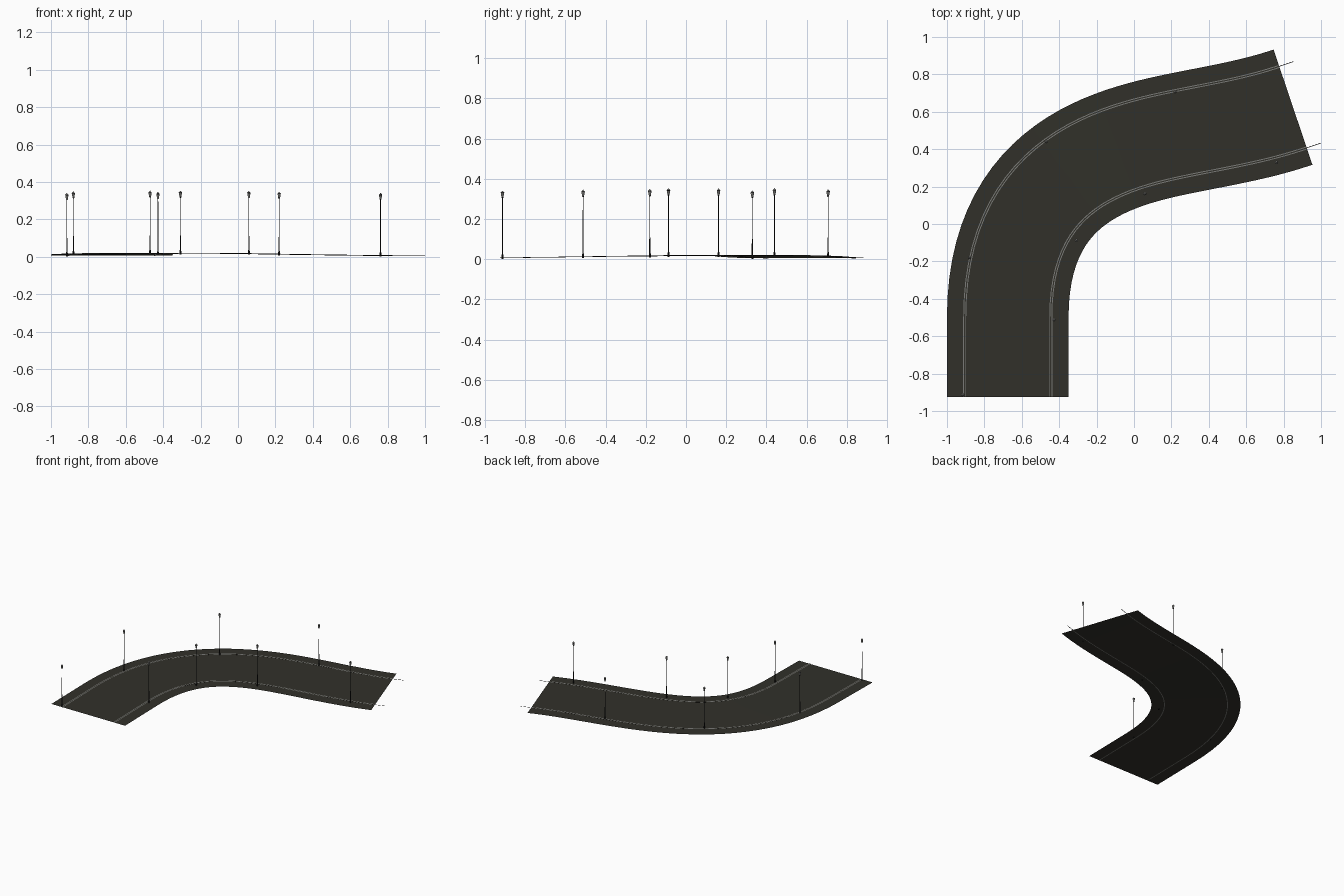
import bpy, bmesh
from mathutils import Vector
from mathutils.geometry import interpolate_bezier

cube = bpy.data.objects.get("Cube")
if cube:
    bpy.data.objects.remove(cube)


def material(name, rgb):
    m = bpy.data.materials.new(name)
    m.use_nodes = True
    m.diffuse_color = (*rgb, 1)
    m.node_tree.nodes["Principled BSDF"].inputs["Base Color"].default_value = (*rgb, 1)
    return m


asphalt = material("asphalt", (0.031, 0.03, 0.023))
kerb_grey = material("kerb grey", (0.2, 0.2, 0.19))
metal = material("dark metal", (0.012, 0.012, 0.012))
glass = material("lamp glass", (0.5, 0.5, 0.48))

# Centre line of the road: straight start, long bend, then a gentle counter-bend
bends = [
    ((-0.675, -0.925, 0.006), (-0.675, -0.78, 0.008), (-0.675, -0.64, 0.01), (-0.675, -0.5, 0.012)),
    ((-0.675, -0.5, 0.012), (-0.675, 0.23, 0.021), (-0.181, 0.393, 0.021), (0.2, 0.474, 0.0135)),
    ((0.2, 0.474, 0.0135), (0.415, 0.52, 0.01), (0.642, 0.553, 0.007), (0.85, 0.625, 0.005))]
points = [Vector(bends[0][0])]
for b in bends:
    points += interpolate_bezier(*[Vector(p) for p in b], 25)[1:]

# Each path station is a position and its sideways direction (right of travel)
path = []
for i, p in enumerate(points):
    t = points[min(i + 1, len(points) - 1)] - points[max(i - 1, 0)]
    path.append((p, Vector((t.y, -t.x, 0)).normalized()))


def finish(name, bm, mats):
    me = bpy.data.meshes.new(name)
    bm.to_mesh(me)
    bm.free()
    for m in mats:
        me.materials.append(m)
    ob = bpy.data.objects.new(name, me)
    bpy.context.collection.objects.link(ob)


def sweep(name, section, mats, closed=False, stations=path, face_mats=None):
    """Carry a cross-section of (sideways, height) points along the path."""
    bm = bmesh.new()
    rows = [[bm.verts.new(p + side * o + Vector((0, 0, h))) for o, h in section]
            for p, side in stations]
    n = len(section)
    for r0, r1 in zip(rows, rows[1:]):
        for k in range(n if closed else n - 1):
            j = (k + 1) % n
            f = bm.faces.new((r0[k], r0[j], r1[j], r1[k]))
            f.smooth = not closed
            f.material_index = face_mats[k] if face_mats else 0
    if closed:
        bm.faces.new(rows[0])
        bm.faces.new(rows[-1][::-1])
        bmesh.ops.recalc_face_normals(bm, faces=bm.faces)
    finish(name, bm, mats)


# Road sheet
HALF, KERB = 0.325, 0.23
sweep("road", [(-HALF, 0), (-KERB, 0), (0, 0), (KERB, 0), (HALF, 0)], [asphalt])

# Kerbs with a dark groove, grey below, and thin rails running past the far end
for label, o in (("left", -KERB), ("right", KERB)):
    w, g, low, top = 0.008, 0.003, -0.001, 0.002
    sweep(label + "_kerb",
          [(o - g, low), (o - w, top), (o - g, top), (o + g, top), (o + w, top), (o + g, low)],
          [kerb_grey, asphalt], closed=True, face_mats=[1, 0, 1, 0, 1, 0])
    end, side = path[-1]
    ahead = Vector((-side.y, side.x, 0))
    r, thick = 0.0018, 0.001
    sweep(label + "_rail_end",
          [(o - r, 0), (o - r, thick), (o + r, thick), (o + r, 0)], [metal], closed=True,
          stations=[(end - ahead * 0.02, side), (end + ahead * 0.08, side)])


# Lamp profile: radius, height and material slot of the band above each point
PROFILE = [(0.005, -0.006, 0), (0.005, 0.012, 0), (0.0032, 0.018, 0), (0.0028, 0.09, 0),
           (0.0018, 0.095, 0), (0.0016, 0.297, 0), (0.005, 0.3, 0), (0.0052, 0.303, 1),
           (0.0085, 0.322, 0), (0.009, 0.325, 2), (0.004, 0.33, 2), (0.001, 0.334, 2)]


def lamp(name, x, y):
    """Stepped post with a flared glass lantern and a grey cap."""
    base = min((p for p, s in path), key=lambda p: (p.x - x) ** 2 + (p.y - y) ** 2).z
    bm = bmesh.new()
    for k, ((r0, z0, slot), (r1, z1, _)) in enumerate(zip(PROFILE, PROFILE[1:])):
        old = set(bm.faces)
        geo = bmesh.ops.create_cone(bm, cap_ends=k in (0, len(PROFILE) - 2), segments=8,
                                    radius1=r0, radius2=r1, depth=z1 - z0)
        bmesh.ops.translate(bm, verts=geo["verts"], vec=(x, y, base + (z0 + z1) / 2))
        for f in set(bm.faces) - old:
            f.material_index = slot
    bmesh.ops.remove_doubles(bm, verts=bm.verts, dist=0.0001)
    finish(name, bm, [metal, glass, kerb_grey])


# Street lamps along both kerbs
outer = [(-0.915, -0.913), (-0.88, -0.18), (-0.47, 0.44), (0.22, 0.707)]
inner = [(-0.428, -0.512), (-0.308, -0.087), (0.058, 0.162), (0.762, 0.33)]
for label, spots in (("outer", outer), ("inner", inner)):
    for i, (x, y) in enumerate(spots, 1):
        lamp(f"{label}_street_lamp_{i}", x, y)
